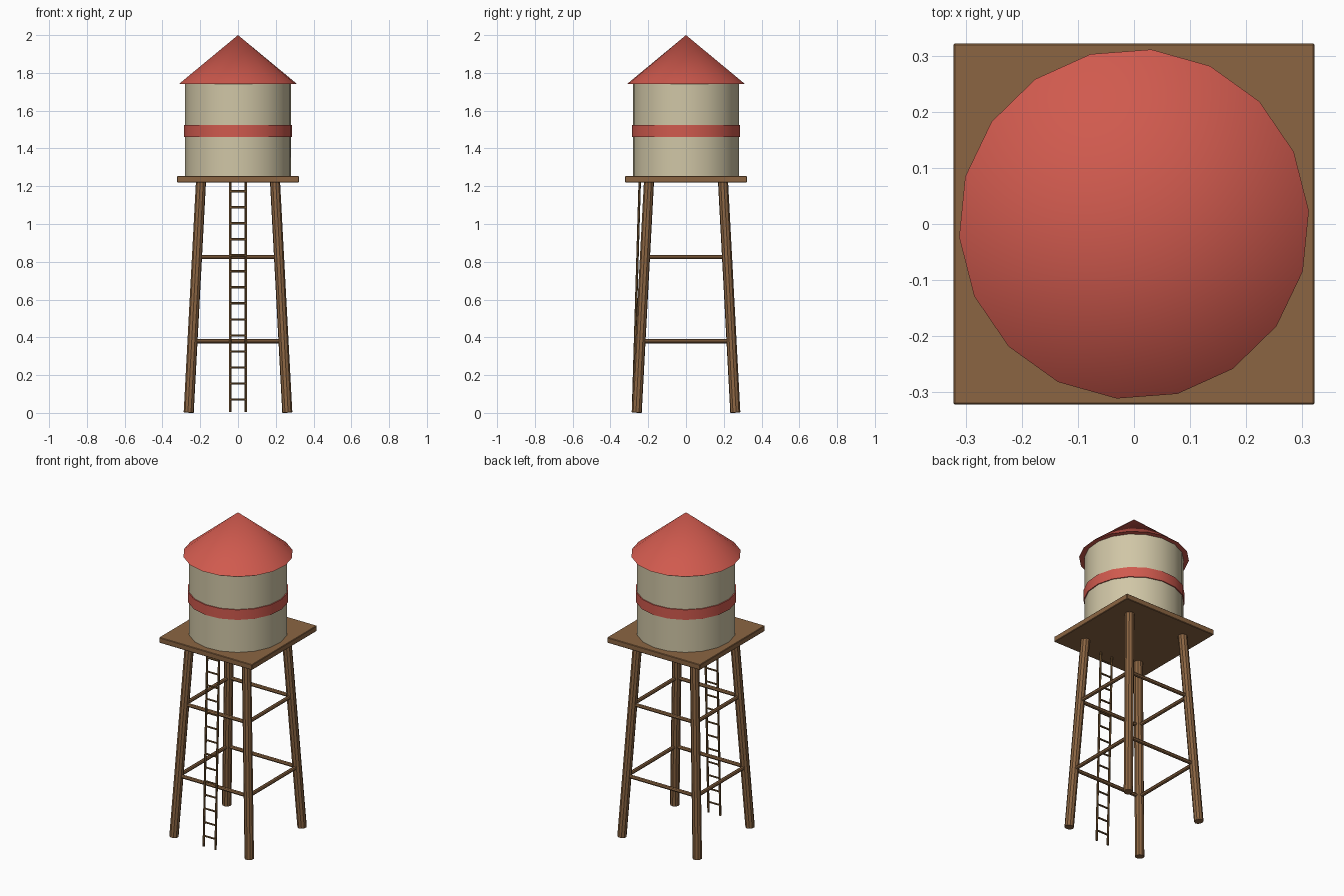
import bpy, math
from mathutils import Vector

if "Cube" in bpy.data.objects:
    bpy.data.objects.remove(bpy.data.objects["Cube"])


def material(name, rgb):
    lin = [((c / 255 + 0.055) / 1.055) ** 2.4 for c in rgb]
    m = bpy.data.materials.new(name)
    m.diffuse_color = (*lin, 1)
    m.use_nodes = True
    m.node_tree.nodes["Principled BSDF"].inputs["Base Color"].default_value = m.diffuse_color
    return m


RED = material("red_paint", (208, 90, 78))
CREAM = material("cream_paint", (208, 198, 166))
WOOD = material("brown_wood", (139, 101, 66))
DARK = material("dark_wood", (112, 82, 48))
TURN = 0.25  # rotation of the round tank parts


def finish(name, mat, smooth=True):
    ob = bpy.context.object
    ob.name = name
    ob.data.materials.append(mat)
    if smooth:
        bpy.ops.object.shade_smooth_by_angle(angle=math.radians(35))
    return ob


def drum(name, r1, r2, z0, z1, mat):
    bpy.ops.mesh.primitive_cone_add(vertices=18, radius1=r1, radius2=r2, depth=z1 - z0,
                                    location=(0, 0, (z0 + z1) / 2),
                                    rotation=(0, 0, TURN))
    return finish(name, mat)


def rod(name, a, b, r, mat, sides=10):
    a, b = Vector(a), Vector(b)
    d = b - a
    bpy.ops.mesh.primitive_cylinder_add(vertices=sides, radius=r, depth=d.length,
                                        location=(a + b) / 2,
                                        rotation=d.to_track_quat('Z', 'Y').to_euler())
    return finish(name, mat)


# Tank, painted band and conical roof
drum("tank", 0.282, 0.282, 1.253, 1.745, CREAM)
drum("tank_band", 0.288, 0.288, 1.46, 1.523, RED)
drum("roof", 0.3125, 0, 1.742, 2.0, RED)

# Platform
bpy.ops.mesh.primitive_cube_add(size=1, location=(0, 0, 1.237))
bpy.context.object.scale = (0.644, 0.644, 0.034)
bpy.ops.object.transform_apply(location=False, rotation=False, scale=True)
platform = finish("platform", WOOD, False)
bevel = platform.modifiers.new("bevel", 'BEVEL')
bevel.width = 0.003
bevel.segments = 1

# Splayed legs
LEG_BOTTOM, LEG_TOP, TOP_Z = 0.261, 0.196, 1.225
corners = [(-1, -1), (1, -1), (1, 1), (-1, 1)]
for i, (sx, sy) in enumerate(corners):
    rod(f"leg_{i + 1}", (sx * LEG_BOTTOM, sy * LEG_BOTTOM, 0.002),
        (sx * LEG_TOP, sy * LEG_TOP, TOP_Z), 0.027, WOOD)

# Two rings of horizontal braces
for level, z in (("lower", 0.38), ("upper", 0.825)):
    h = LEG_BOTTOM + (LEG_TOP - LEG_BOTTOM) * z / TOP_Z
    for i in range(4):
        (ax, ay), (bx, by) = corners[i], corners[(i + 1) % 4]
        rod(f"{level}_brace_{i + 1}", (ax * h, ay * h, z), (bx * h, by * h, z), 0.0115, WOOD, 8)

# Leaning ladder on the front
def ladder_y(z):
    return -0.281 + 0.036 * z / TOP_Z


for side, x in (("left", -0.041), ("right", 0.041)):
    rod(f"ladder_{side}_rail", (x, ladder_y(0.005), 0.005), (x, ladder_y(1.222), 1.222),
        0.0065, DARK, 6)
for i in range(14):
    z = 0.071 + i * 0.0848
    rod(f"ladder_rung_{i + 1}", (-0.041, ladder_y(z), z), (0.041, ladder_y(z), z),
        0.006, DARK, 6)
